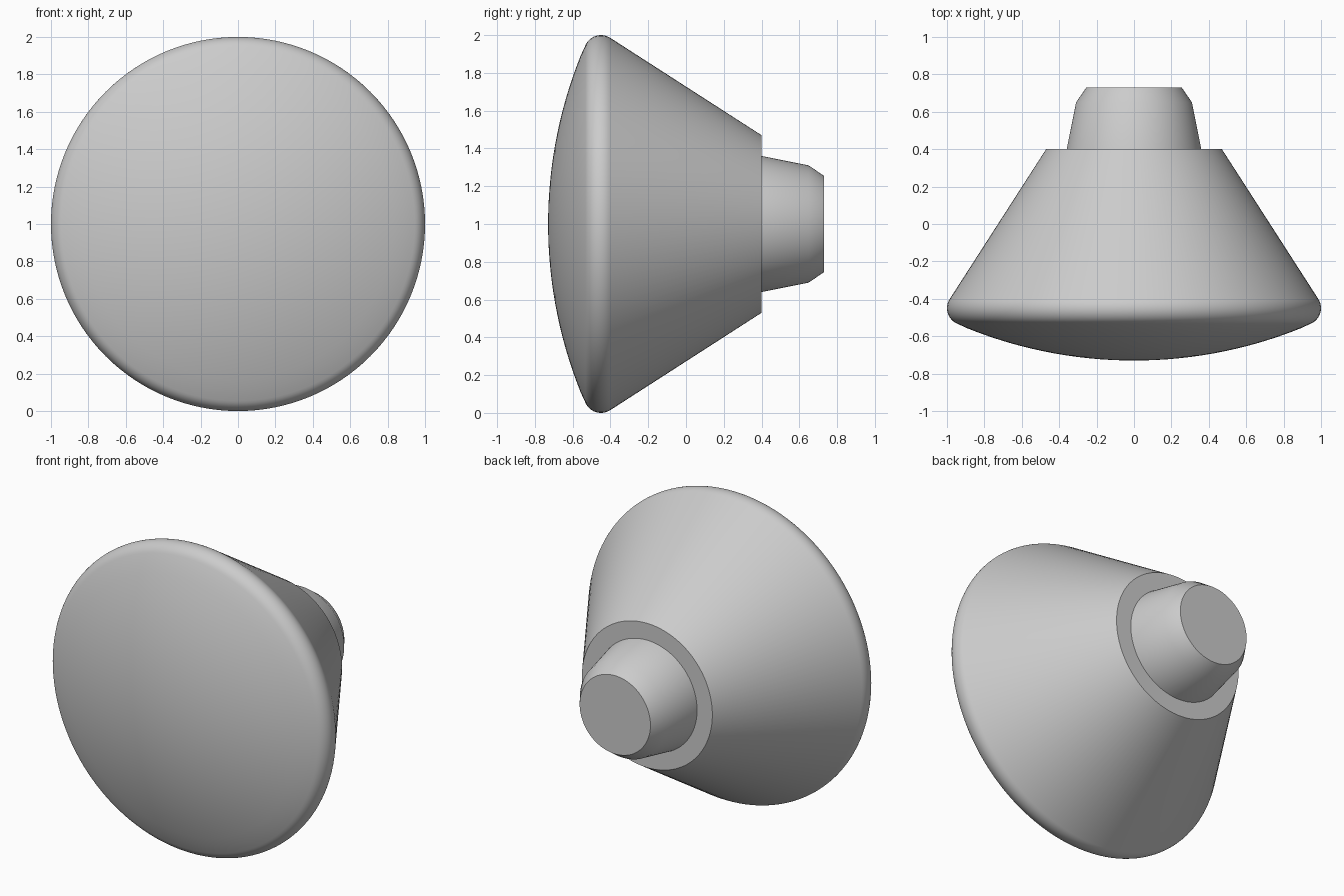
import bpy
import bmesh
from math import asin, atan2, cos, sin, pi, radians

if "Cube" in bpy.data.objects:
    bpy.data.objects.remove(bpy.data.objects["Cube"], do_unlink=True)

SEGMENTS = 128
AXIS_HEIGHT = 1.0

grey = bpy.data.materials.new("plain grey")
grey.use_nodes = True
colour = (0.6, 0.6, 0.6, 1)
grey.diffuse_color = colour
grey.node_tree.nodes["Principled BSDF"].inputs["Base Color"].default_value = colour


def arc(centre, radius, start, end, steps):
    """Points (r, y) along a circular arc."""
    angles = [start + (end - start) * i / steps for i in range(steps + 1)]
    return [(centre[0] + radius * cos(a), centre[1] + radius * sin(a)) for a in angles]


def lathe(name, profile):
    """Turn a front-to-back (r, y) profile around the y axis."""
    bm = bmesh.new()
    rings = []
    for r, y in profile:
        if r < 1e-4:
            rings.append([bm.verts.new((0, y, AXIS_HEIGHT))] * SEGMENTS)
        else:
            turns = [2 * pi * k / SEGMENTS for k in range(SEGMENTS)]
            rings.append([bm.verts.new((r * cos(t), y, AXIS_HEIGHT + r * sin(t)))
                          for t in turns])
    for a, b in zip(rings, rings[1:]):
        for k in range(SEGMENTS):
            n = (k + 1) % SEGMENTS
            corners = dict.fromkeys((a[k], b[k], b[n], a[n]))
            bm.faces.new(list(corners))
    mesh = bpy.data.meshes.new(name)
    bm.to_mesh(mesh)
    bm.free()
    mesh.materials.append(grey)
    obj = bpy.data.objects.new(name, mesh)
    bpy.context.collection.objects.link(obj)
    bpy.ops.object.select_all(action='DESELECT')
    obj.select_set(True)
    bpy.context.view_layer.objects.active = obj
    bpy.ops.object.shade_smooth_by_angle(angle=radians(30))
    return obj


# Head: shallow domed face, rounded rim, cone and flat back shoulder
front, back = -0.73, 0.40
rim_radius, rim_centre = 0.09, (0.91, -0.45)
dome_radius = 2.39
dome_tilt = asin(rim_centre[0] / (dome_radius - rim_radius))
cone_tilt = atan2(0.51, 0.80)
dome = arc((0, front + dome_radius), dome_radius, -pi / 2, -pi / 2 + dome_tilt, 16)
rim = arc(rim_centre, rim_radius, -pi / 2 + dome_tilt, cone_tilt, 12)
lathe("domed_head", dome[:-1] + rim + [(0.47, back), (0.36, back)])

# Stem: tapered plug with a chamfered end
lathe("stem", [(0.36, back), (0.31, 0.65), (0.255, 0.73), (0, 0.73)])
